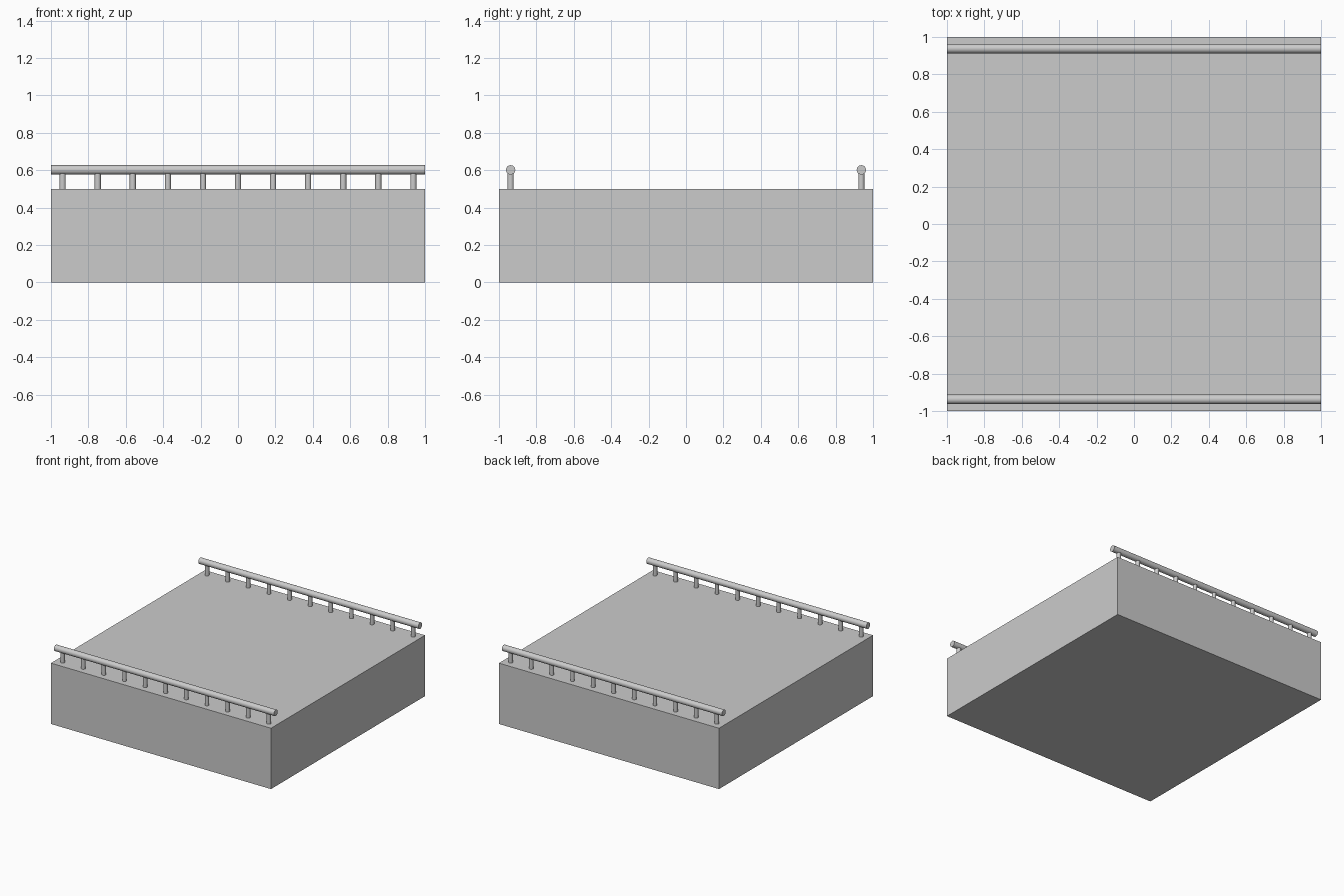
import bpy
from math import pi

if "Cube" in bpy.data.objects:
    bpy.data.objects.remove(bpy.data.objects["Cube"])

RAIL_Y = 0.9375
RAIL_Z = 0.602
DECK_Z = 0.5


def cylinder(name, radius, length, location, rotation=(0, 0, 0), sides=24):
    bpy.ops.mesh.primitive_cylinder_add(vertices=sides, radius=radius, depth=length,
                                        location=location, rotation=rotation)
    obj = bpy.context.object
    obj.name = name
    bpy.ops.object.shade_smooth_by_angle()
    return obj


# Solid bridge block
bpy.ops.mesh.primitive_cube_add(size=1, location=(0, 0, DECK_Z / 2))
block = bpy.context.object
block.name = "deck_block"
block.scale = (2, 2, DECK_Z)
bpy.ops.object.transform_apply(location=False, rotation=False, scale=True)

# Handrail and eleven posts along the front and back edges
for side, y in (("front", -RAIL_Y), ("back", RAIL_Y)):
    cylinder(f"{side}_handrail", 0.025, 2, (0, y, RAIL_Z), (0, pi / 2, 0))
    for i in range(11):
        x = (i - 5) * 0.1875
        cylinder(f"{side}_post_{i + 1}", 0.0165, RAIL_Z - DECK_Z,
                 (x, y, (RAIL_Z + DECK_Z) / 2))
